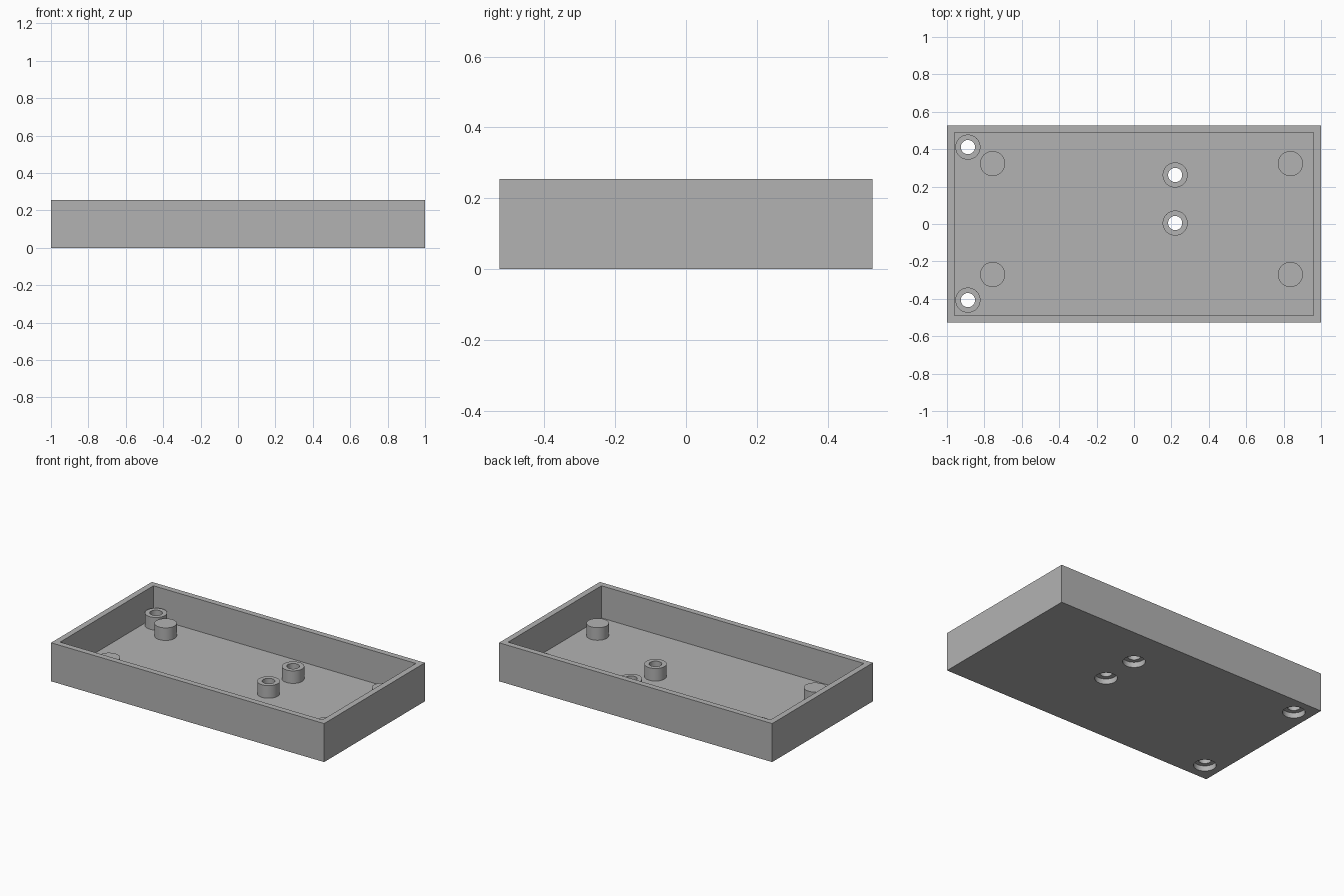
import bpy
import math
import bmesh

if "Cube" in bpy.data.objects:
    bpy.data.objects.remove(bpy.data.objects["Cube"], do_unlink=True)

LENGTH, WIDTH, HEIGHT = 2.0, 1.054, 0.255
WALL, FLOOR = 0.039, 0.042
POST_TOP, POST_R, HOLE_R = 0.125, 0.067, 0.038
RECESS = 0.035
SIDES = 64
HOLES = [(-0.888, 0.411), (-0.888, -0.407), (0.22, 0.262), (0.22, 0.005)]
PEGS = [(x, y) for x in (-0.756, 0.836) for y in (0.323, -0.27)]

gray = bpy.data.materials.new("plain_gray")
gray.use_nodes = True
gray.diffuse_color = (0.45, 0.45, 0.45, 1)
gray.node_tree.nodes["Principled BSDF"].inputs["Base Color"].default_value = gray.diffuse_color


def box(name, sx, sy, z0, z1):
    bpy.ops.mesh.primitive_cube_add(size=1, location=(0, 0, (z0 + z1) / 2))
    ob = bpy.context.object
    ob.name = name
    ob.scale = (sx, sy, z1 - z0)
    bpy.ops.object.transform_apply(location=False, rotation=False, scale=True)
    return ob


def cylinder(name, at, radius, z0, z1):
    bpy.ops.mesh.primitive_cylinder_add(vertices=SIDES, radius=radius, depth=z1 - z0,
                                        location=(*at, (z0 + z1) / 2))
    ob = bpy.context.object
    ob.name = name
    return ob


def cut(target, cutter):
    cutter.hide_render = True
    mod = target.modifiers.new("cut", "BOOLEAN")
    mod.operation, mod.solver, mod.object = "DIFFERENCE", "EXACT", cutter
    bpy.context.view_layer.objects.active = target
    bpy.ops.object.modifier_apply(modifier=mod.name)
    bpy.data.objects.remove(cutter, do_unlink=True)


def finish(ob):
    ob.data.materials.clear()
    ob.data.materials.append(gray)
    bpy.ops.object.select_all(action="DESELECT")
    ob.select_set(True)
    bpy.context.view_layer.objects.active = ob
    bpy.ops.object.shade_smooth_by_angle(angle=math.radians(30))


def standoff(name, at):
    # Hollow post turned from an open profile
    bm = bmesh.new()
    profile = [(POST_R, FLOOR), (POST_R, POST_TOP), (HOLE_R, POST_TOP), (HOLE_R, FLOOR)]
    verts = [bm.verts.new((r, 0, z)) for r, z in profile]
    edges = [bm.edges.new(pair) for pair in zip(verts, verts[1:])]
    bmesh.ops.spin(bm, geom=verts + edges, cent=(0, 0, 0), axis=(0, 0, 1),
                   angle=math.tau, steps=SIDES)
    bmesh.ops.remove_doubles(bm, verts=bm.verts, dist=0.0001)
    # Face the outside of the post outward
    bm.normal_update()
    outer = max(bm.faces, key=lambda f: f.calc_center_median().xy.length)
    if outer.normal.dot(outer.calc_center_median()) < 0:
        bmesh.ops.reverse_faces(bm, faces=bm.faces)
    mesh = bpy.data.meshes.new(name)
    bm.to_mesh(mesh)
    bm.free()
    ob = bpy.data.objects.new(name, mesh)
    ob.location = (*at, 0)
    bpy.context.collection.objects.link(ob)
    return ob


# Open tray with screw holes and recesses underneath
tray = box("tray", LENGTH, WIDTH, 0, HEIGHT)
cut(tray, box("cavity", LENGTH - 2 * WALL, WIDTH - 2 * WALL, FLOOR, HEIGHT + 0.1))
for at in HOLES:
    cut(tray, cylinder("recess", at, POST_R, -0.1, RECESS))
    cut(tray, cylinder("hole", at, HOLE_R, -0.1, HEIGHT))
finish(tray)

# Hollow screw posts
for i, at in enumerate(HOLES):
    finish(standoff(f"screw_post_{i + 1}", at))

# Solid support pegs
for i, at in enumerate(PEGS):
    finish(cylinder(f"support_peg_{i + 1}", at, POST_R, FLOOR, POST_TOP))
